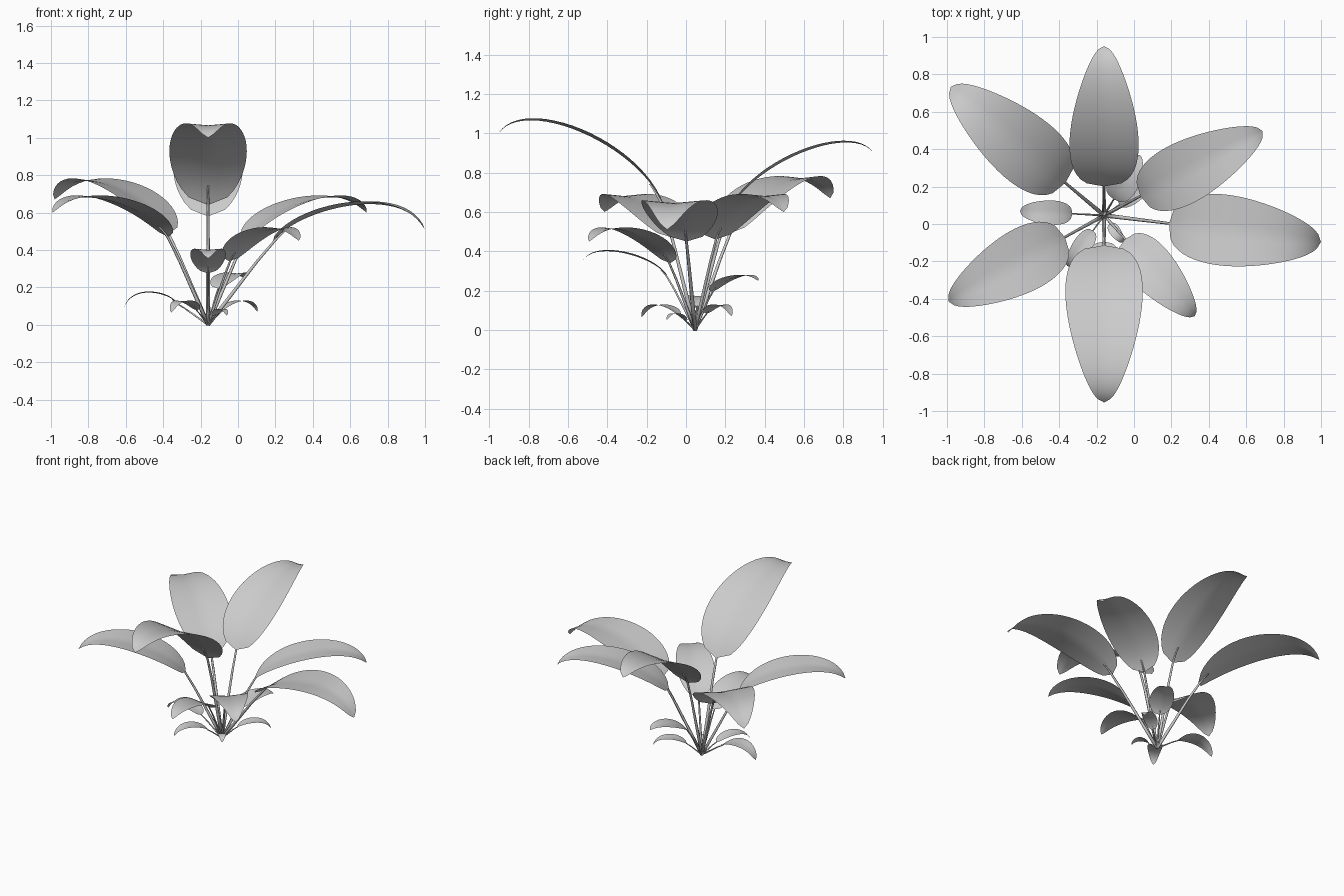
import bpy, bmesh, math
from mathutils import Vector
from mathutils.geometry import interpolate_bezier

cube = bpy.data.objects.get("Cube")
if cube:
    bpy.data.objects.remove(cube)

ROOT = Vector((-0.16, 0.046, 0))
ROWS, COLS, SIDES = 24, 8, 6
FOLD = 0.09

# one grey for the whole plant
GREY = bpy.data.materials.new("plant grey")
GREY.use_nodes = True
GREY.diffuse_color = (0.6, 0.6, 0.6, 1)
GREY.node_tree.nodes["Principled BSDF"].inputs["Base Color"].default_value = (0.6, 0.6, 0.6, 1)


def finish(bm, name):
    bmesh.ops.remove_doubles(bm, verts=bm.verts, dist=0.0001)
    mesh = bpy.data.meshes.new(name)
    bm.to_mesh(mesh)
    bm.free()
    mesh.materials.append(GREY)
    mesh.shade_smooth()
    obj = bpy.data.objects.new(name, mesh)
    bpy.context.collection.objects.link(obj)


def skin(bm, rows, closed=False):
    """Bridge neighbouring rows of vertices with quads."""
    for a, b in zip(rows, rows[1:]):
        n = len(a)
        for i in range(n if closed else n - 1):
            j = (i + 1) % n
            bm.faces.new((a[i], a[j], b[j], b[i]))


def arch(base, peak, tip):
    """Arching line in (radius, height) whose crest reaches the peak height."""
    r0, z0 = base
    r3, z3 = tip
    span, crest = r3 - r0, peak
    for _ in range(12):
        knots = [Vector((r0, z0, 0)),
                 Vector((r0 + span * 0.15, z0 + (crest - z0) * 0.6, 0)),
                 Vector((r0 + span * 0.85, crest, 0)),
                 Vector((r3, z3, 0))]
        points = interpolate_bezier(*knots, ROWS + 1)
        crest += peak - max(p.y for p in points)
    return points


def leaf(name, angle, base, peak, tip, half):
    a = math.radians(angle)
    out = Vector((math.cos(a), math.sin(a), 0))
    side = Vector((-out.y, out.x, 0))
    spine = [ROOT + out * p.x + Vector((0, 0, p.y)) for p in arch(base, peak, tip)]

    # blade: rounded base, pointed end, slight fold down to the midrib
    lengths = [0]
    for p, q in zip(spine, spine[1:]):
        lengths.append(lengths[-1] + (q - p).length)
    bm = bmesh.new()
    rows, rib = [], []
    for p, d in zip(spine, lengths):
        t = d / lengths[-1]
        w = half * max(0, math.sin(math.pi * t ** 0.7)) ** 0.65
        row = []
        for k in range(COLS + 1):
            v = 2 * k / COLS - 1
            drop = FOLD * w * (1 - abs(v))
            row.append(bm.verts.new(p + side * (w * v) - Vector((0, 0, drop))))
        rows.append(row)
        rib.append(row[COLS // 2].co.copy())
    skin(bm, [r[::-1] for r in rows])
    finish(bm, name + "_leaf")

    # stalk: tapered tube from the root that fades out under the midrib
    thick = 0.003 + 0.045 * half
    path = [ROOT.lerp(rib[0], k / 4) for k in range(4)] + rib[:4]
    bm = bmesh.new()
    rings = []
    for i, p in enumerate(path):
        q = path[min(i + 1, len(path) - 1)]
        along = (q - path[max(i - 1, 0)]).normalized()
        under = side.cross(along)
        r = thick * (1 - 0.75 * i / len(path))
        center = p + under * (r if i > 3 else 0)
        rings.append([bm.verts.new(center + side * (r * math.cos(math.tau * k / SIDES))
                                   + under * (r * math.sin(math.tau * k / SIDES)))
                      for k in range(SIDES)])
    skin(bm, rings, closed=True)
    bm.faces.new(rings[0])
    bm.faces.new(rings[-1])
    bmesh.ops.recalc_face_normals(bm, faces=bm.faces)
    finish(bm, name + "_stem")


# name, heading, base (radius, height), crest height, tip (radius, height), half width
leaf("front_tall", 270, (0.16, 0.64), 1.077, (1.0, 1.0), 0.207)
leaf("back_tall", 90, (0.155, 0.58), 0.963, (0.905, 0.905), 0.185)
leaf("left_large", -7, (0.35, 0.45), 0.66, (1.168, 0.51), 0.19)
leaf("back_left_large", 28, (0.22, 0.46), 0.692, (0.96, 0.6), 0.165)
leaf("back_right_large", 140, (0.27, 0.49), 0.783, (1.07, 0.67), 0.185)
leaf("front_right_large", 209, (0.24, 0.47), 0.692, (0.95, 0.6), 0.17)
leaf("front_left_medium", -48, (0.17, 0.34), 0.522, (0.725, 0.45), 0.125)
leaf("front_medium", 270, (0.14, 0.275), 0.407, (0.57, 0.355), 0.095)
leaf("right_small", 177, (0.17, 0.12), 0.178, (0.45, 0.09), 0.065)
leaf("back_small", 59, (0.1, 0.195), 0.28, (0.375, 0.25), 0.08)
leaf("front_right_small", 234, (0.1, 0.078), 0.13, (0.335, 0.065), 0.05)
leaf("back_left_small", 35, (0.1, 0.083), 0.13, (0.322, 0.07), 0.045)
leaf("front_left_small", -55, (0.055, 0.045), 0.085, (0.175, 0.05), 0.03)
